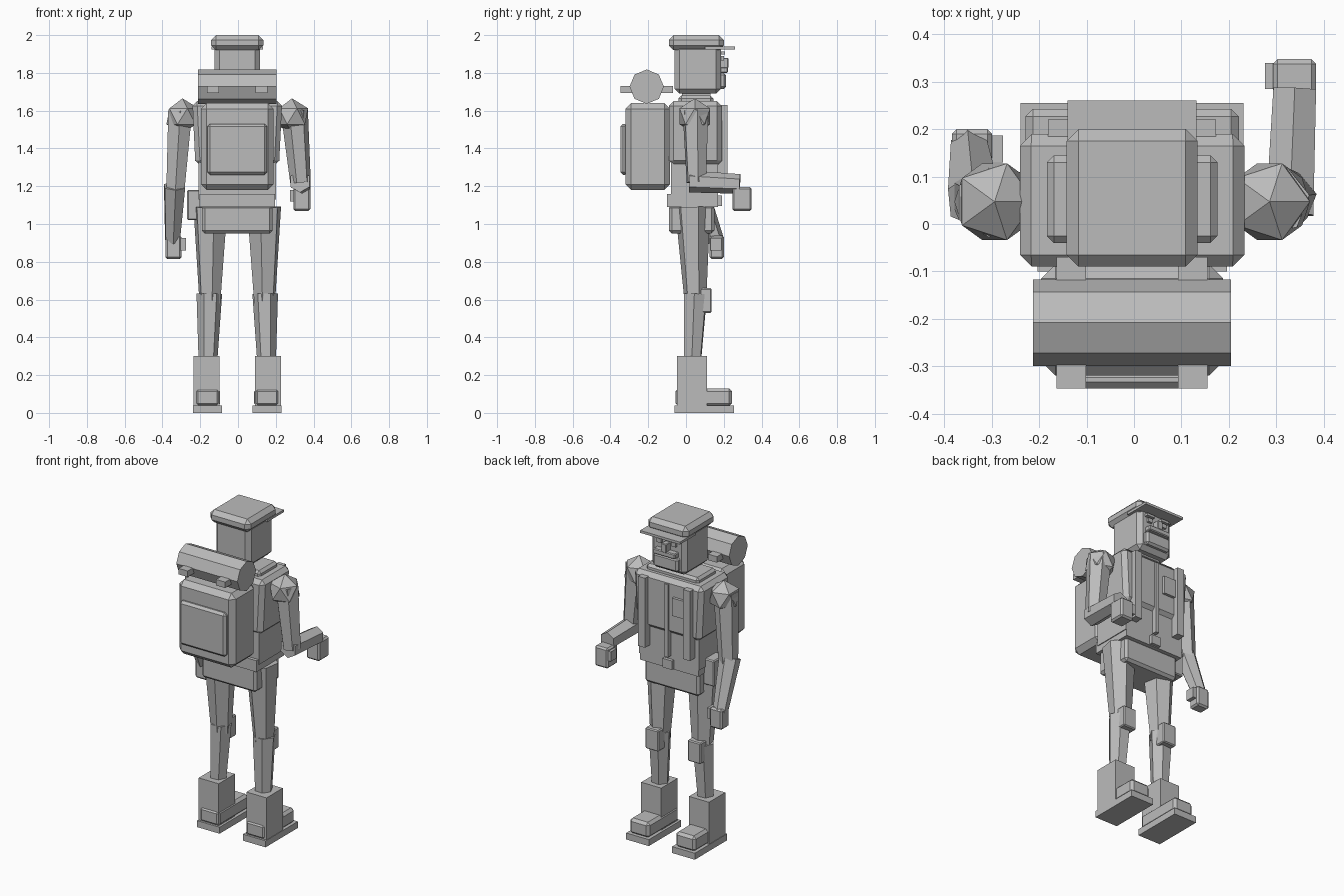
import bpy, math
from mathutils import Vector, Matrix

grey = bpy.data.materials.new("plain_grey")
grey.diffuse_color = (0.5, 0.5, 0.5, 1)
CX = -0.004  # body centre line


def finish(ob, name, bevel=0):
    ob.name = name
    ob.data.materials.clear()
    ob.data.materials.append(grey)
    if bevel:
        m = ob.modifiers.new("bevel", 'BEVEL')
        m.width, m.segments = bevel, 1
        m.limit_method = 'ANGLE'
    return ob


def box(name, x, y, z, bevel=0, taper=1.0):
    """Box from (min, max) ranges; taper narrows the bottom in x."""
    bpy.ops.mesh.primitive_cube_add(size=1)
    ob = bpy.context.object
    for v in ob.data.vertices:
        low = v.co.z < 0
        cx, hx = (x[0] + x[1]) / 2, (x[1] - x[0]) * (taper if low else 1)
        v.co = (cx + v.co.x * hx + CX,
                (y[0] + y[1]) / 2 + v.co.y * (y[1] - y[0]),
                (z[0] + z[1]) / 2 + v.co.z * (z[1] - z[0]))
    return finish(ob, name, bevel)


def centred(name, w, y, z, bevel=0, taper=1.0):
    return box(name, (-w, w), y, z, bevel, taper)


def pair(name, x, y, z, bevel=0):
    box(name + "_right", x, y, z, bevel)
    box(name + "_left", (-x[1], -x[0]), y, z, bevel)


def limb(name, a, b, ra, rb, sides=6):
    """Tapered faceted tube from a to b."""
    a, b = Vector(a), Vector(b)
    d = b - a
    bpy.ops.mesh.primitive_cone_add(vertices=sides, radius1=ra, radius2=rb, depth=d.length)
    ob = bpy.context.object
    ob.data.transform(Matrix.Translation((a + b) / 2 + Vector((CX, 0, 0)))
                      @ d.to_track_quat('Z', 'Y').to_matrix().to_4x4())
    return finish(ob, name)


# head, cap and face
centred("head", 0.12, (-0.06, 0.185), (1.69, 1.95), 0.025)
centred("cap", 0.138, (-0.09, 0.20), (1.92, 2.0), 0.025)
centred("cap_brim", 0.136, (0.10, 0.26), (1.925, 1.94))
centred("beard", 0.085, (0.16, 0.212), (1.715, 1.80), 0.012)
centred("moustache", 0.075, (0.16, 0.222), (1.80, 1.832), 0.005)
centred("nose", 0.018, (0.17, 0.225), (1.825, 1.88), 0.004)
pair("eye", (0.035, 0.065), (0.17, 0.20), (1.865, 1.89))
pair("eyebrow", (0.025, 0.08), (0.17, 0.207), (1.897, 1.912))

# torso
centred("neck", 0.075, (-0.02, 0.13), (1.63, 1.71))
centred("collar", 0.18, (-0.04, 0.145), (1.63, 1.68), 0.015)
centred("chest", 0.238, (-0.09, 0.19), (1.31, 1.65), 0.025, 0.93)
centred("abdomen", 0.205, (-0.08, 0.17), (1.13, 1.34))
pair("chest_strap", (0.13, 0.177), (0.16, 0.22), (1.20, 1.63))
centred("zip", 0.012, (0.15, 0.20), (1.17, 1.62))
box("chest_pocket", (-0.125, -0.045), (0.18, 0.207), (1.44, 1.55))

# hips and belt
centred("belt", 0.20, (-0.10, 0.17), (1.09, 1.16))
centred("buckle", 0.032, (0.16, 0.19), (1.095, 1.15))
centred("hips", 0.187, (-0.09, 0.15), (0.95, 1.10), 0.015)
box("side_pouch", (-0.265, -0.19), (0.0, 0.11), (1.02, 1.18), 0.006)

# backpack with pocket and bedroll
centred("backpack", 0.192, (-0.32, -0.085), (1.18, 1.64), 0.03)
centred("backpack_pocket", 0.158, (-0.347, -0.31), (1.26, 1.53), 0.014)
limb("bedroll", (-0.209, -0.208, 1.727), (0.209, -0.208, 1.727), 0.091, 0.091, 8)
pair("bedroll_strap", (0.097, 0.159), (-0.347, -0.07), (1.693, 1.73))

# legs and boots
for s, side in ((1, "right"), (-1, "left")):
    limb("thigh_" + side, (s * 0.142, 0.035, 1.09), (s * 0.145, 0.05, 0.58), 0.095, 0.058)
    limb("shin_" + side, (s * 0.148, 0.05, 0.63), (s * 0.155, 0.035, 0.28), 0.068, 0.05)
pair("knee_pad", (0.10, 0.19), (0.06, 0.135), (0.53, 0.66), 0.006)
pair("boot_shaft", (0.095, 0.232), (-0.047, 0.112), (0.04, 0.30))
pair("boot_toe", (0.09, 0.225), (-0.055, 0.243), (0.035, 0.13), 0.016)
pair("boot_sole", (0.08, 0.235), (-0.06, 0.255), (0.0, 0.04))

# shoulders
for s, side in ((1, "right"), (-1, "left")):
    bpy.ops.mesh.primitive_ico_sphere_add(subdivisions=1, radius=0.095)
    ob = bpy.context.object
    ob.data.transform(Matrix.Translation((s * 0.29 + CX, 0.047, 1.57)))
    finish(ob, "shoulder_" + side)

# left arm hangs down
limb("upper_arm_left", (-0.302, 0.045, 1.60), (-0.328, 0.06, 1.17), 0.073, 0.055)
limb("forearm_left", (-0.332, 0.05, 1.20), (-0.343, 0.16, 0.91), 0.062, 0.043)
box("hand_left", (-0.38, -0.295), (0.125, 0.20), (0.815, 0.94), 0.01)
box("thumb_left", (-0.30, -0.272), (0.13, 0.187), (0.86, 0.925))

# right arm bent forward
limb("upper_arm_right", (0.302, 0.05, 1.60), (0.335, 0.055, 1.22), 0.073, 0.055)
limb("forearm_right", (0.332, 0.02, 1.225), (0.343, 0.285, 1.212), 0.058, 0.052)
box("hand_right", (0.297, 0.388), (0.245, 0.348), (1.07, 1.195), 0.01)
box("thumb_right", (0.28, 0.305), (0.285, 0.34), (1.12, 1.18))
